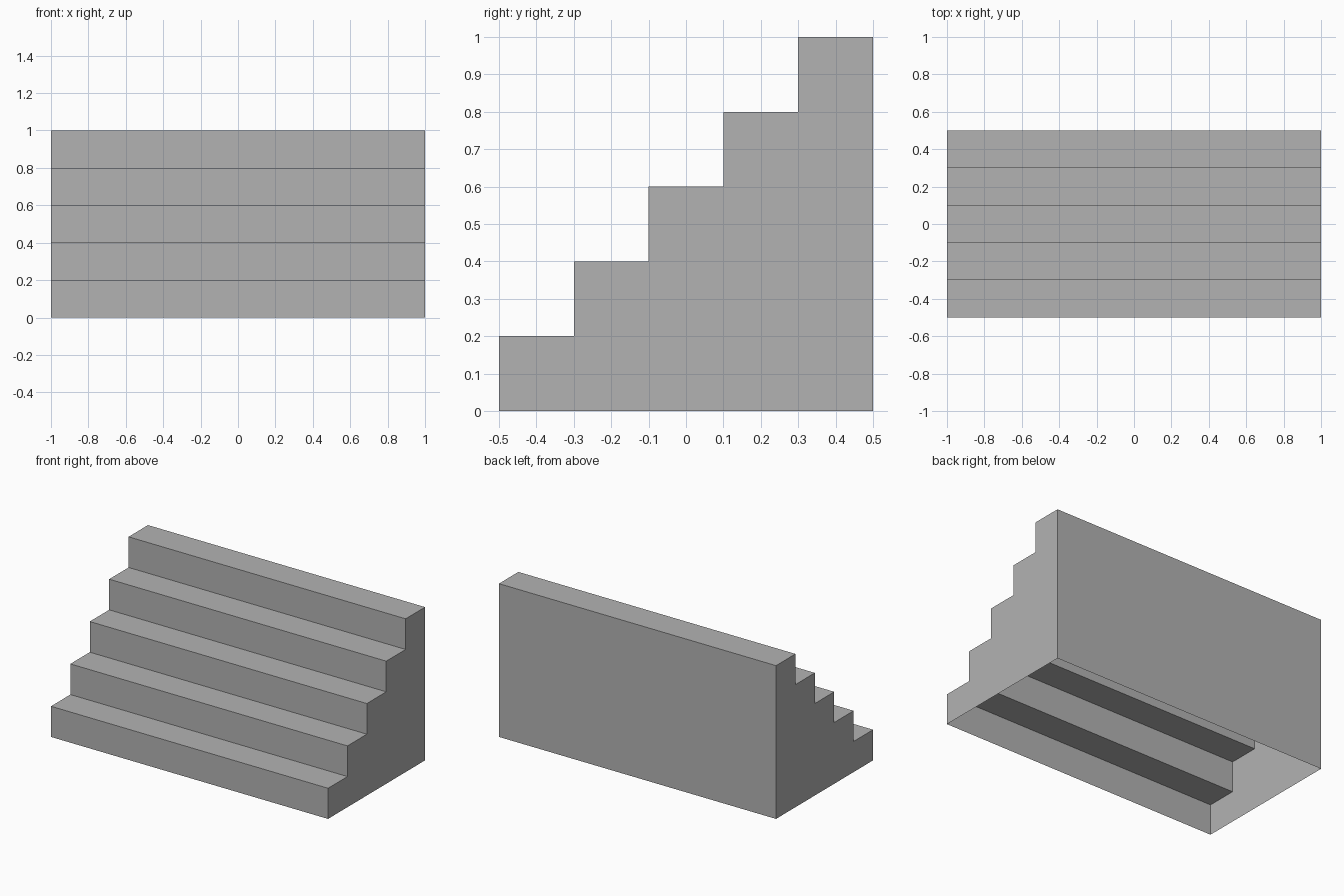
import bpy
import bmesh

STEPS = 5
RUN = 0.2
RISE = 0.2
HALF_WIDTH = 1.0
HALF_DEPTH = STEPS * RUN / 2

cube = bpy.data.objects.get("Cube")
if cube:
    bpy.data.objects.remove(cube, do_unlink=True)

# Plain grey material
grey = bpy.data.materials.new("plain grey")
grey.use_nodes = True
colour = (0.45, 0.45, 0.45, 1)
grey.diffuse_color = colour
grey.node_tree.nodes["Principled BSDF"].inputs["Base Color"].default_value = colour

# Stepped side profile, from the front foot up to the back foot
profile = [(-HALF_DEPTH, 0)]
for i in range(STEPS):
    top = (i + 1) * RISE
    profile += [(-HALF_DEPTH + i * RUN, top), (-HALF_DEPTH + (i + 1) * RUN, top)]
profile.append((HALF_DEPTH, 0))

# Thin shell: two side walls, risers, treads and back, open underneath
bm = bmesh.new()
right = [bm.verts.new((-HALF_WIDTH, y, z)) for y, z in profile]
left = [bm.verts.new((HALF_WIDTH, y, z)) for y, z in profile]
bm.faces.new(right)
bm.faces.new(left[::-1])
for i in range(len(profile) - 1):
    bm.faces.new((right[i], left[i], left[i + 1], right[i + 1]))

# Point every face outwards
bm.normal_update()
for face in bm.faces:
    n = face.normal
    c = face.calc_center_median()
    outward = n.x * c.x if abs(n.x) > 0.5 else n.z if abs(n.z) > 0.5 else n.y * (1 if c.y > HALF_DEPTH - 0.01 else -1)
    if outward < 0:
        face.normal_flip()

mesh = bpy.data.meshes.new("staircase")
bm.to_mesh(mesh)
bm.free()
mesh.materials.append(grey)
staircase = bpy.data.objects.new("staircase", mesh)
bpy.context.collection.objects.link(staircase)
